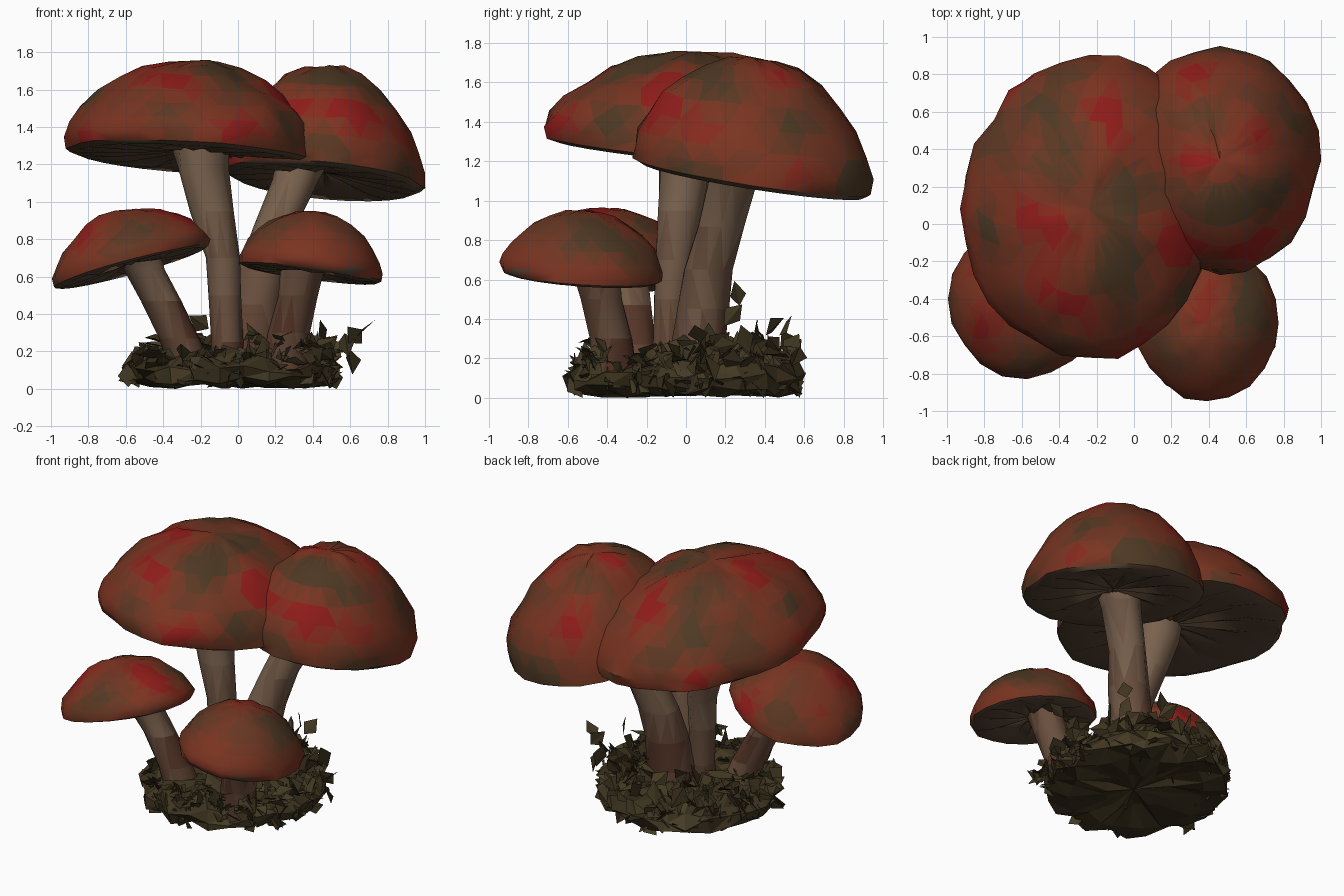
import bpy, bmesh, random
from math import sin, cos, pi
from mathutils import Vector, noise

if "Cube" in bpy.data.objects:
    bpy.data.objects.remove(bpy.data.objects["Cube"])

random.seed(4)


def material(name, rgb):
    m = bpy.data.materials.new(name)
    m.diffuse_color = (*rgb, 1)
    m.use_nodes = True
    m.node_tree.nodes["Principled BSDF"].inputs["Base Color"].default_value = m.diffuse_color
    return m


def blend(name, a, b, n):
    """A row of n materials fading from colour a to colour b."""
    return [material(f"{name} {i}", Vector(a).lerp(Vector(b), i / (n - 1))) for i in range(n)]


CAP = (blend("cap olive", (.075, .04, .017), (.19, .034, .015), 5)
       + blend("cap red", (.2, .034, .015), (.27, .012, .010), 3))
GILL = material("gill brown", (.10, .06, .035))
STEM = blend("stem", (.09, .035, .02), (.19, .12, .075), 5)
MOSS = blend("moss", (.035, .025, .01), (.06, .044, .018), 3)


def finish(bm, name, mats, angle):
    me = bpy.data.meshes.new(name)
    bm.to_mesh(me)
    bm.free()
    for m in mats:
        me.materials.append(m)
    ob = bpy.data.objects.new(name, me)
    bpy.context.collection.objects.link(ob)
    bpy.ops.object.select_all(action='DESELECT')
    ob.select_set(True)
    bpy.context.view_layer.objects.active = ob
    if angle:
        bpy.ops.object.shade_smooth_by_angle(angle=angle)


def loft(bm, rings, start=None, end=None):
    """Skin a list of rings with triangles, with optional closing tips."""
    vr = [[bm.verts.new(p) for p in ring] for ring in rings]
    n = len(vr[0])
    for a, b in zip(vr, vr[1:]):
        for i in range(n):
            j = (i + 1) % n
            bm.faces.new((a[i], a[j], b[j], b[i]))
    for tip, ring in ((start, vr[0]), (end, vr[-1])):
        if tip is not None:
            t = bm.verts.new(tip)
            for i in range(n):
                bm.faces.new((t, ring[i], ring[(i + 1) % n]))
    bmesh.ops.triangulate(bm, faces=bm.faces)
    bmesh.ops.recalc_face_normals(bm, faces=bm.faces)
    bm.normal_update()


# Cap: (radius, height) profile, dome down to the rim, then shallow gilled underside
DOME = [(0.2, 0.98), (0.4, 0.915), (0.58, 0.80), (0.74, 0.645), (0.87, 0.47),
        (0.96, 0.29), (1.0, 0.14), (0.985, 0.02)]
UNDER = [(0.92, -0.015), (0.68, 0.01), (0.36, 0.05)]


def cap(name, centre, rx, ry, height, sx, sy, segs, rough, bulge=0.0):
    c = Vector(centre)

    def place(r, h, a):
        r *= 1 + bulge * max(0, cos(a - 1.0)) ** 8
        x, y = r * rx * cos(a), r * ry * sin(a)
        tilt = (sx * x + sy * y) * (1 - 0.6 * h)
        return c + Vector((x, y, h * height + tilt))

    rings = []
    for k, (r, h) in enumerate(DOME + UNDER):
        ring = []
        for i in range(segs):
            a = 2 * pi * (i + 0.5 * (k % 2) * (k < len(DOME) - 1)) / segs
            p = place(r, h, a)
            if k < len(DOME):
                d = noise.noise(p * 4.5) * rough + random.uniform(-.5, .5) * rough
                p += (p - c).normalized() * d
            elif k > len(DOME):
                p.z += 0.016 * (-1) ** i      # gill folds
            ring.append(p)
        rings.append(ring)
    bm = bmesh.new()
    loft(bm, rings, place(0, 1, 0), place(0, 0.08, 0))
    for f in bm.faces:
        n = noise.noise(f.calc_center_median() * 3.2 + Vector((7, 3, 1)))
        under = f.normal.z < -0.45
        f.material_index = 8 if under else min(7, max(0, int(4 + 7 * n)))
    finish(bm, name, CAP + [GILL], 0.75)


cap("large_cap", (-0.24, 0.08, 1.235), 0.68, 0.80, 0.52, -0.06, -0.10, 28, 0.026, 0.05)
cap("second_cap", (0.46, 0.34, 1.11), 0.53, 0.61, 0.61, -0.09, -0.155, 24, 0.024)
cap("small_left_cap", (-0.57, -0.40, 0.65), 0.42, 0.42, 0.31, 0.27, -0.09, 20, 0.016)
cap("small_right_cap", (0.39, -0.53, 0.615), 0.385, 0.415, 0.335, -0.13, -0.07, 20, 0.016)


# Stem: rings along a path of (x, y, z, radius)
def stem(name, path, segs=10):
    rings = [[(x + r * cos(2 * pi * i / segs) * random.uniform(.92, 1.05),
               y + r * sin(2 * pi * i / segs) * random.uniform(.92, 1.05), z)
              for i in range(segs)] for x, y, z, r in path]
    bm = bmesh.new()
    loft(bm, rings)
    for f in bm.faces:
        p = f.calc_center_median()
        f.material_index = min(4, max(0, int(4.6 * p.z + 2.5 * noise.noise(p * 4))))
    finish(bm, name, STEM, 0.8)


stem("large_stem", [(-0.06, -0.10, 0.08, .09), (-0.06, -0.09, 0.25, .085),
                    (-0.07, -0.08, 0.5, .085), (-0.08, -0.06, 0.7, .095),
                    (-0.14, -0.03, 0.95, .115), (-0.19, 0.0, 1.18, .14),
                    (-0.2, 0.01, 1.3, .155)])
stem("second_stem", [(0.06, 0.05, 0.08, .16), (0.07, 0.06, 0.25, .15), (0.09, 0.08, 0.45, .14),
                     (0.13, 0.11, 0.65, .13), (0.2, 0.18, 0.87, .12),
                     (0.31, 0.24, 1.12, .13), (0.34, 0.26, 1.2, .14)])
stem("small_left_stem", [(-0.24, -0.24, 0.08, .12), (-0.31, -0.26, 0.27, .11),
                         (-0.41, -0.28, 0.47, .105), (-0.5, -0.31, 0.64, .115),
                         (-0.53, -0.33, 0.7, .125)])
stem("small_right_stem", [(0.25, -0.36, 0.08, .125), (0.27, -0.38, 0.3, .115),
                          (0.32, -0.43, 0.5, .11), (0.35, -0.46, 0.66, .125)])

# Moss mound with a rough bottom
bm = bmesh.new()
rings = []
for r, z in [(.2, .19), (.38, .18), (.5, .16), (.56, .1), (.55, .04), (.42, .02), (.2, .03)]:
    rings.append([(-0.03 + r * cos(2 * pi * i / 26) * random.uniform(.92, 1.06),
                   r * 1.07 * sin(2 * pi * i / 26) * random.uniform(.92, 1.06),
                   max(0, z + random.uniform(-.03, .03)))
                  for i in range(26)])
loft(bm, rings, (0, 0, .2), (0, 0, .03))
for f in bm.faces:
    f.material_index = random.randrange(3)
finish(bm, "moss_mound", MOSS, 0)


def random_dir():
    return Vector([random.gauss(0, 1) for _ in range(3)]).normalized()


# Moss flakes: bent four-cornered shards scattered over the mound
def flake(bm, pos, size):
    u = random_dir()
    v = u.cross(random_dir()).normalized()
    w = u.cross(v) * size * random.uniform(-.4, .4)
    pts = [pos - u * size, pos + v * size * .7 + w,
           pos + u * size * random.uniform(.6, 1.1), pos - v * size * .7 + w]
    vs = [bm.verts.new((p.x, p.y, max(p.z, 0))) for p in pts]
    mat = random.randrange(3)
    for f in (bm.faces.new(vs[:3]), bm.faces.new((vs[0], vs[2], vs[3]))):
        f.material_index = mat


bm = bmesh.new()
for _ in range(400):
    a = random.uniform(0, 2 * pi)
    r = 0.53 * random.random() ** 0.4
    z = random.uniform(0.08, 0.24 + 0.05 * sin(a) + 0.03 * cos(a))
    flake(bm, Vector((-0.02 + r * cos(a), r * 1.03 * sin(a), z)), random.uniform(.05, .10))
# Flakes hanging around the edge
for _ in range(110):
    a = random.uniform(0, 2 * pi)
    flake(bm, Vector((-0.02 + .54 * cos(a), .56 * sin(a), random.uniform(.04, .2))),
          random.uniform(.05, .08))
# Clump hiding the foot of the small right stem
for _ in range(30):
    flake(bm, Vector((random.uniform(.05, .42), random.uniform(-.5, -.4),
                      random.uniform(.12, .3))), random.uniform(.05, .09))
# Loose bits sticking out
for p in [(.58, .1, .24), (.63, .08, .28), (.68, .06, .32), (.6, .12, .15), (-.57, -.15, .07),
          (-.59, -.17, .07), (.2, .5, .36), (.1, .45, .36), (-.2, .35, .35), (.28, .24, .42),
          (.29, .26, .52), (.45, .3, .3), (-.45, .2, .26), (.1, .56, .22), (-.52, .1, .2)]:
    flake(bm, Vector(p), 0.075)
finish(bm, "moss_flakes", MOSS, 0)
